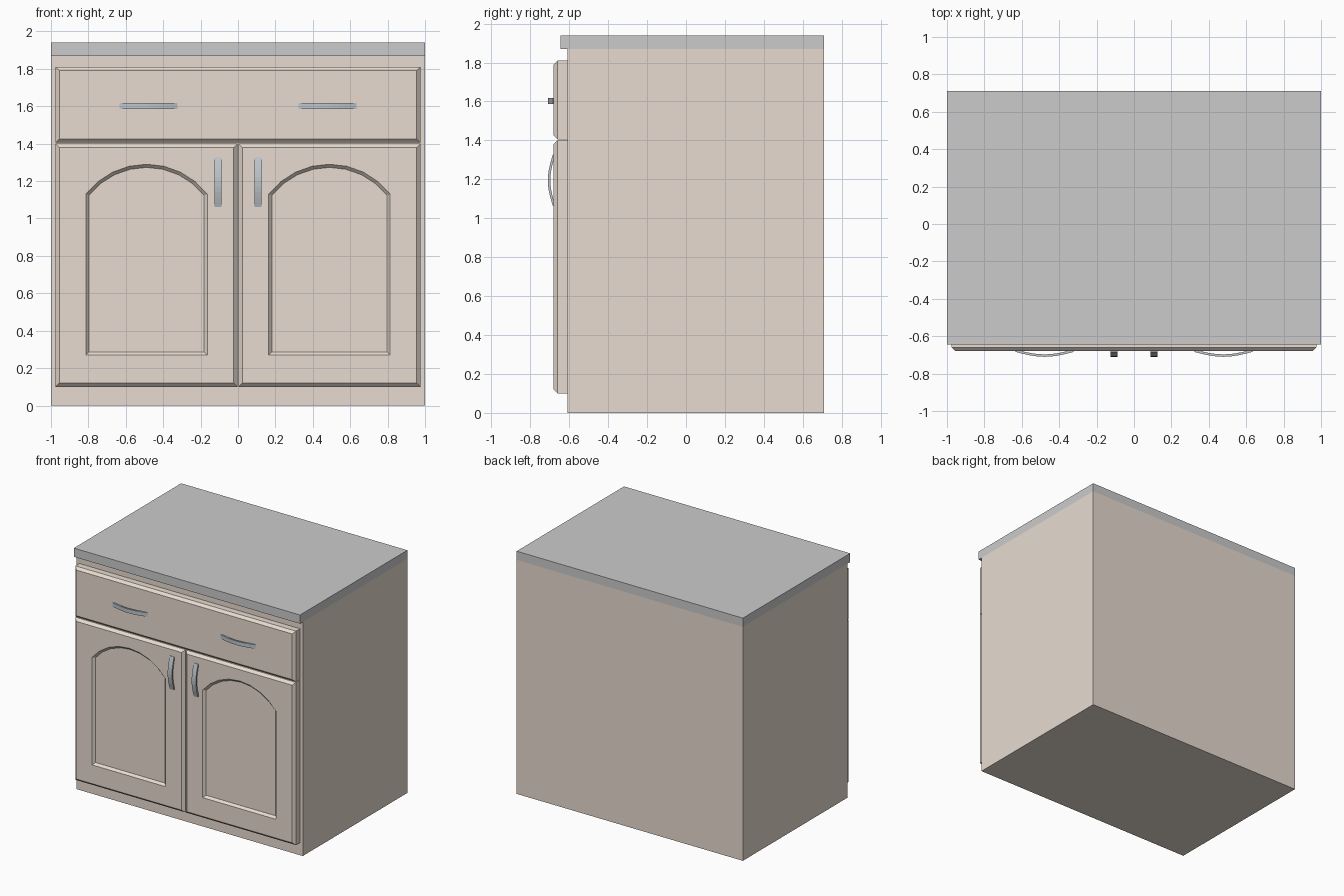
import bpy, bmesh, math

if "Cube" in bpy.data.objects:
    bpy.data.objects.remove(bpy.data.objects["Cube"])


def material(name, rgb):
    m = bpy.data.materials.new(name)
    m.diffuse_color = (*rgb, 1)
    m.use_nodes = True
    m.node_tree.nodes["Principled BSDF"].inputs["Base Color"].default_value = m.diffuse_color
    return m


WOOD = material("painted_wood", (0.80, 0.71, 0.63))
STONE = material("counter_grey", (0.60, 0.60, 0.60))
METAL = material("handle_metal", (0.52, 0.56, 0.60))


def finish(name, bm, mat):
    bmesh.ops.recalc_face_normals(bm, faces=bm.faces)
    me = bpy.data.meshes.new(name)
    bm.to_mesh(me)
    bm.free()
    me.materials.append(mat)
    ob = bpy.data.objects.new(name, me)
    bpy.context.collection.objects.link(ob)
    return ob


def box(name, x, y, z, mat):
    bm = bmesh.new()
    for v in bmesh.ops.create_cube(bm, size=1)["verts"]:
        v.co = [r[0] if c < 0 else r[1] for c, r in zip(v.co, (x, y, z))]
    return finish(name, bm, mat)


def skin(bm, a, b):
    for i in range(len(a)):
        j = (i + 1) % len(a)
        bm.faces.new((a[i], a[j], b[j], b[i]))


def arch_loop(half, bottom, radius, centre_z, segs=8):
    """Closed outline from bottom centre, up the right side, over the arch."""
    a = math.asin(half / radius)
    pts = [(0, bottom), (half, bottom)]
    for i in range(segs + 1):
        t = a - 2 * a * i / segs
        pts.append((radius * math.sin(t), centre_z + radius * math.cos(t)))
    return pts + [(-half, bottom)]


def front_panel(name, cx, half, z0, z1, arched):
    bm = bmesh.new()

    def loop(pts, y):
        return [bm.verts.new((cx + x, y, z)) for x, z in pts]

    def rect(inset, y):
        h, b, t = half - inset, z0 + inset, z1 - inset
        return loop([(0, b), (h, b), (h, t), (0, t), (-h, t), (-h, b)], y)

    back, edge, face = rect(0, -0.605), rect(0, -0.66), rect(0.02, -0.68)
    skin(bm, back, edge)
    skin(bm, edge, face)
    bm.faces.new(back)
    if arched:
        # sunken arched panel with sloped border
        rim = loop(arch_loop(0.325, 0.27, 0.41, 0.88), -0.68)
        floor = loop(arch_loop(0.308, 0.287, 0.393, 0.88), -0.662)
        skin(bm, rim, floor)
        bm.faces.new(floor)
        top = 6
        bm.faces.new(face[0:4] + rim[top::-1])
        bm.faces.new(face[3:] + face[:1] + rim[:1] + rim[:top - 1:-1])
    else:
        bm.faces.new(face)
    return finish(name, bm, WOOD)


def handle(name, cx, cz, length, width, vertical, segs=10):
    """Thin flat strip bowed out from the front."""
    bm = bmesh.new()
    rings = []
    for i in range(segs + 1):
        u = i / segs
        s = (u - 0.5) * length
        y = -0.684 - 0.026 * math.sin(math.pi * u)
        ring = []
        for w, dy in ((-1, 0), (1, 0), (1, 0.013), (-1, 0.013)):
            o = w * width / 2
            x, z = (o, s) if vertical else (s, o)
            ring.append(bm.verts.new((cx + x, y + dy, cz + z)))
        rings.append(ring)
    for a, b in zip(rings, rings[1:]):
        skin(bm, a, b)
    bm.faces.new(rings[0])
    bm.faces.new(rings[-1])
    return finish(name, bm, METAL)


# carcass and worktop
box("cabinet_body", (-1, 1), (-0.61, 0.71), (0, 1.87), WOOD)
box("countertop", (-1, 1), (-0.645, 0.71), (1.87, 1.94), STONE)

# drawer front
front_panel("drawer_front", 0, 0.975, 1.405, 1.81, False)

# doors and handles, left and right
for side, s in (("left", -1), ("right", 1)):
    front_panel(side + "_door", s * 0.489, 0.486, 0.10, 1.40, True)
    handle(side + "_drawer_handle", s * 0.478, 1.602, 0.31, 0.032, False)
    handle(side + "_door_handle", s * 0.106, 1.195, 0.265, 0.038, True)
